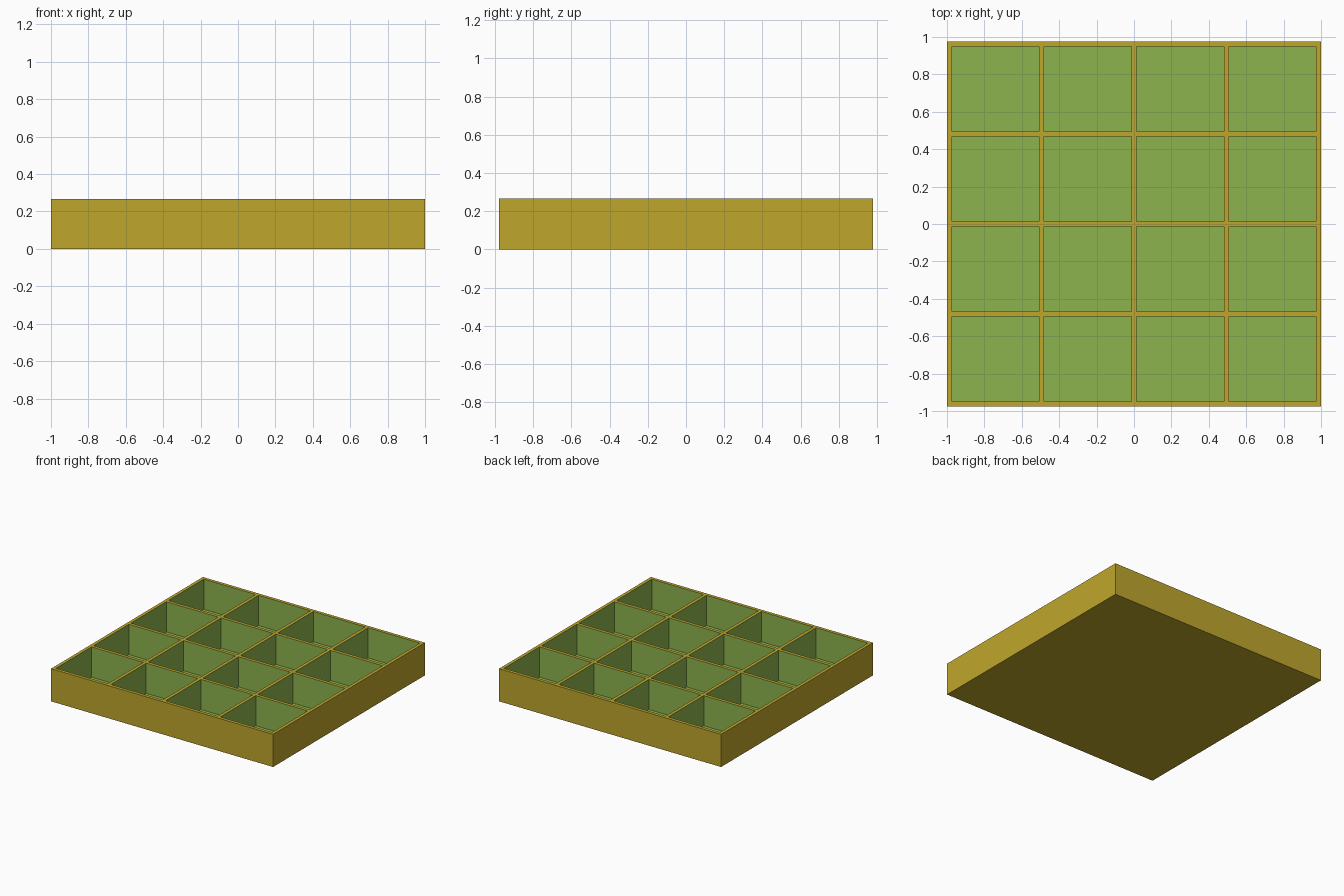
import bpy
import bmesh

if "Cube" in bpy.data.objects:
    bpy.data.objects.remove(bpy.data.objects["Cube"])

W, D, H = 2.0, 1.954, 0.266      # outer size
WALL, FLOOR, N = 0.0267, 0.02, 4  # wall thickness, floor height, cells per side


def material(name, rgb):
    m = bpy.data.materials.new(name)
    m.diffuse_color = (*rgb, 1.0)
    m.use_nodes = True
    m.node_tree.nodes["Principled BSDF"].inputs["Base Color"].default_value = m.diffuse_color
    return m


def cuts(size):
    """Alternating wall / cell boundaries across one side."""
    cell = (size - (N + 1) * WALL) / N
    pts = [-size / 2]
    for k in range(2 * N + 1):
        pts.append(pts[-1] + (WALL if k % 2 == 0 else cell))
    return pts


xs, ys = cuts(W), cuts(D)
bm = bmesh.new()


def quad(points, mat):
    f = bm.faces.new([bm.verts.new(p) for p in points])
    f.material_index = mat


def ring(x0, x1, y0, y1, z):
    return [(x0, y0, z), (x1, y0, z), (x1, y1, z), (x0, y1, z)]


def walls(low, high, mat):
    for k in range(4):
        n = (k + 1) % 4
        quad([low[k], low[n], high[n], high[k]], mat)


# Top rim strips and lined compartments
for i in range(2 * N + 1):
    for j in range(2 * N + 1):
        box = (xs[i], xs[i + 1], ys[j], ys[j + 1])
        top = ring(*box, H)
        if i % 2 and j % 2:
            low = ring(*box, FLOOR)
            quad(low, 1)
            walls(top, low, 1)
        else:
            quad(top, 0)

# Outer sides, split at the same cuts so the rim welds cleanly
for pts, place in ((xs, lambda t, s, z: (t, s * D / 2, z)),
                   (ys, lambda t, s, z: (s * W / 2, t, z))):
    for s in (-1, 1):
        for a, b in zip(pts, pts[1:]):
            quad([place(a, s, 0), place(b, s, 0), place(b, s, H), place(a, s, H)], 0)

# Underside
bmesh.ops.remove_doubles(bm, verts=bm.verts, dist=1e-5)
base = [e for e in bm.edges if all(v.co.z < 1e-5 for v in e.verts)]
bmesh.ops.contextual_create(bm, geom=base)
for f in bm.faces:
    if f.calc_center_median().z < 1e-5:
        f.material_index = 0
bmesh.ops.recalc_face_normals(bm, faces=bm.faces)

mesh = bpy.data.meshes.new("compartment_tray")
bm.to_mesh(mesh)
bm.free()
mesh.materials.append(material("mustard yellow", (0.521, 0.381, 0.025)))
mesh.materials.append(material("leaf green", (0.266, 0.456, 0.076)))
tray = bpy.data.objects.new("compartment_tray", mesh)
bpy.context.collection.objects.link(tray)
